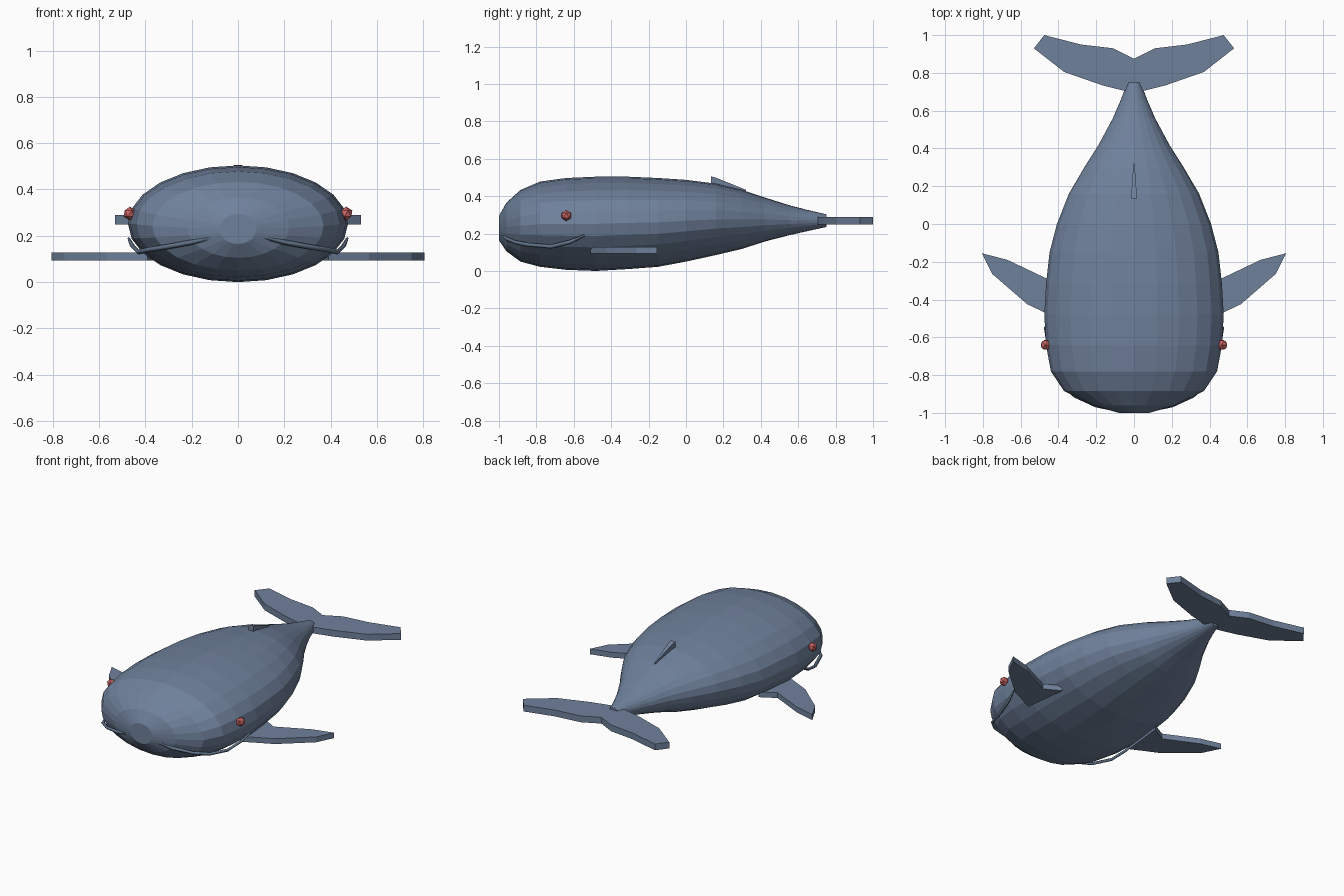
import bpy, bmesh
from math import sin, cos, pi

if "Cube" in bpy.data.objects:
    bpy.data.objects.remove(bpy.data.objects["Cube"])


def material(name, rgb):
    m = bpy.data.materials.new(name)
    m.diffuse_color = (*rgb, 1)
    m.use_nodes = True
    m.node_tree.nodes["Principled BSDF"].inputs["Base Color"].default_value = m.diffuse_color
    return m


SKIN = material("blue_grey_skin", (0.16, 0.22, 0.33))
EYE = material("red_eye", (0.6, 0.13, 0.13))
DARK = material("mouth_skin", (0.12, 0.17, 0.25))


def finish(name, bm, mat):
    bmesh.ops.recalc_face_normals(bm, faces=bm.faces)
    me = bpy.data.meshes.new(name)
    bm.to_mesh(me)
    bm.free()
    me.materials.append(mat)
    ob = bpy.data.objects.new(name, me)
    bpy.context.collection.objects.link(ob)
    return ob


def loft(name, rings, mat):
    """Skin closed rings of equal length and cap both ends."""
    bm = bmesh.new()
    loops = [[bm.verts.new(p) for p in ring] for ring in rings]
    n = len(loops[0])
    for a, b in zip(loops, loops[1:]):
        for i in range(n):
            j = (i + 1) % n
            bm.faces.new((a[i], a[j], b[j], b[i]))
    bm.faces.new(loops[0])
    bm.faces.new(loops[-1])
    return finish(name, bm, mat)


def slab(name, outline, z0, z1):
    """Flat plate cut from an xy outline."""
    return loft(name, [[(x, y, z) for x, y in outline] for z in (z0, z1)], SKIN)


# Body: elliptical rings along y (y, half width, bottom z, top z)
stations = [
    (-1.0, 0.08, 0.165, 0.295), (-0.96, 0.22, 0.105, 0.365),
    (-0.885, 0.37, 0.05, 0.433), (-0.78, 0.44, 0.022, 0.478),
    (-0.64, 0.466, 0.006, 0.497), (-0.48, 0.475, 0.0, 0.504),
    (-0.31, 0.465, 0.01, 0.504), (-0.15, 0.447, 0.022, 0.497),
    (0.0, 0.408, 0.05, 0.487), (0.16, 0.345, 0.085, 0.467),
    (0.30, 0.263, 0.118, 0.433), (0.42, 0.187, 0.157, 0.393),
    (0.56, 0.112, 0.193, 0.349), (0.65, 0.073, 0.213, 0.326),
    (0.75, 0.035, 0.235, 0.303)]
SIDES = 24
rings = []
for y, w, lo, hi in stations:
    rings.append([(w * sin(2 * pi * i / SIDES), y,
                   (lo + hi) / 2 + (hi - lo) / 2 * cos(2 * pi * i / SIDES))
                  for i in range(SIDES)])
loft("body", rings, SKIN)

# Tail fluke: mirrored half outline
half = [(0.05, 0.705), (0.17, 0.735), (0.37, 0.805), (0.53, 0.93),
        (0.475, 1.0), (0.28, 0.95), (0.11, 0.93)]
outline = [(0, 0.69)] + half + [(0, 0.875)] + [(-x, y) for x, y in reversed(half)]
slab("tail_fluke", outline, 0.248, 0.289)

# Dorsal fin: wedge narrowing towards the tail (y, half width, base z, top z)
fin = [(0.135, 0.017, 0.44, 0.506), (0.165, 0.014, 0.44, 0.497), (0.32, 0.003, 0.40, 0.434)]
loft("dorsal_fin", [[(-w, y, lo), (w, y, lo), (w, y, hi), (-w, y, hi)]
                    for y, w, lo, hi in fin], SKIN)

flipper = [(0.36, -0.235), (0.39, -0.51), (0.47, -0.47), (0.565, -0.425),
           (0.75, -0.265), (0.805, -0.155), (0.67, -0.19), (0.46, -0.29)]
mouth = [(0.08, -0.99, 0.2), (0.2, -0.96, 0.172), (0.31, -0.91, 0.152),
         (0.385, -0.845, 0.14), (0.43, -0.72, 0.13), (0.455, -0.62, 0.155),
         (0.472, -0.545, 0.19)]
for side, s in (("left", -1), ("right", 1)):
    # Side flippers
    slab(side + "_flipper", [(s * x, y) for x, y in flipper], 0.093, 0.128)

    # Eyes
    bm = bmesh.new()
    bmesh.ops.create_icosphere(bm, subdivisions=1, radius=0.03)
    eye = finish(side + "_eye", bm, EYE)
    eye.location = (s * 0.467, -0.64, 0.296)

    # Mouth line half-sunk into the head
    cu = bpy.data.curves.new(side + "_mouth", 'CURVE')
    cu.dimensions = '3D'
    cu.bevel_depth = 0.011
    cu.bevel_resolution = 0
    cu.use_fill_caps = True
    sp = cu.splines.new('POLY')
    sp.points.add(len(mouth) - 1)
    for k, (pt, (x, y, z)) in enumerate(zip(sp.points, mouth)):
        pt.co = (s * x, y, z, 1)
        pt.radius = 0.5 if k in (0, len(mouth) - 1) else 1
    cu.materials.append(DARK)
    bpy.context.collection.objects.link(bpy.data.objects.new(side + "_mouth", cu))
